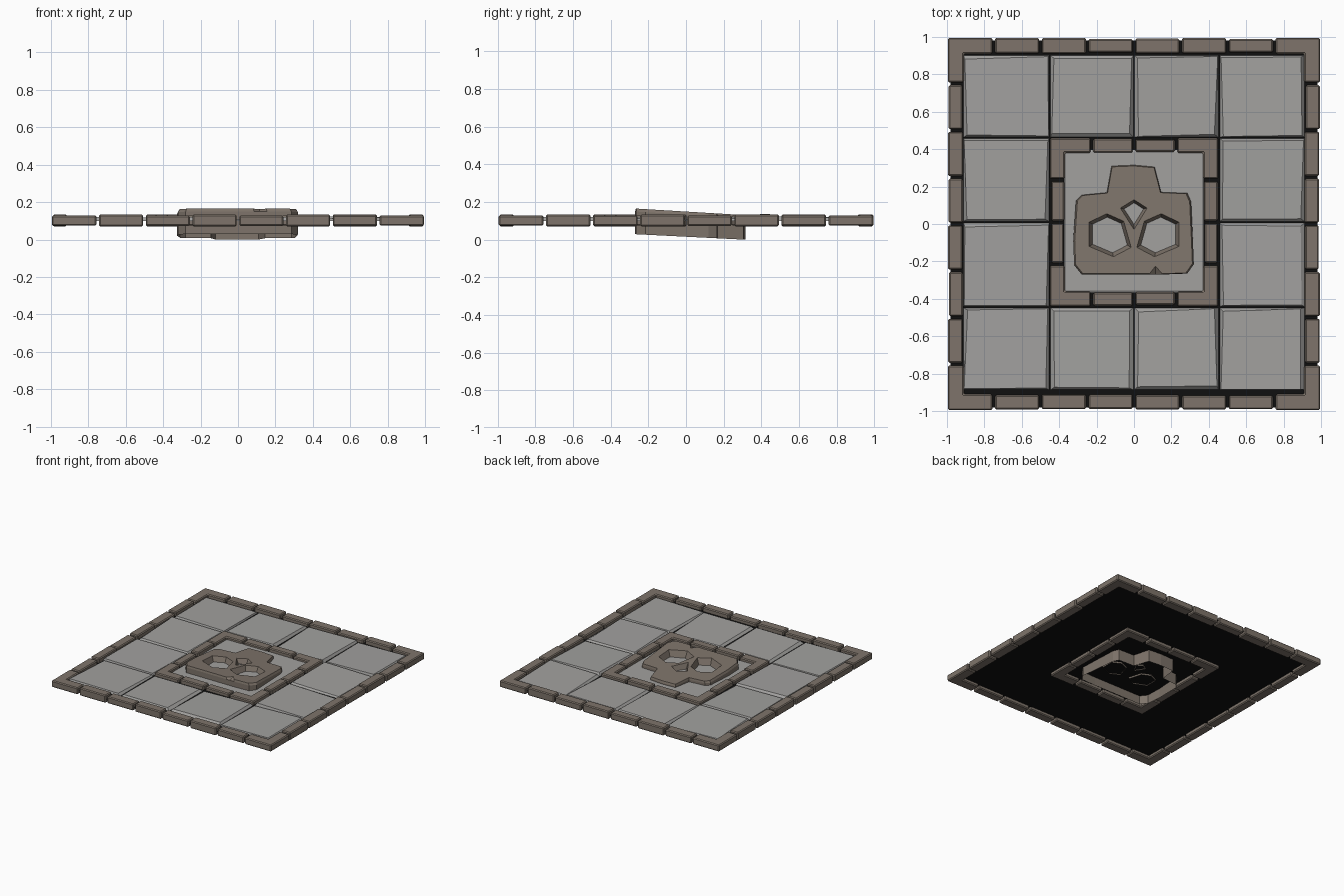
import bpy, bmesh, random
from math import pi
from mathutils import Vector, Matrix
from mathutils.geometry import tessellate_polygon

if "Cube" in bpy.data.objects:
    bpy.data.objects.remove(bpy.data.objects["Cube"])

random.seed(4)


def material(name, rgb):
    m = bpy.data.materials.new(name)
    m.diffuse_color = (*rgb, 1)
    m.use_nodes = True
    m.node_tree.nodes["Principled BSDF"].inputs["Base Color"].default_value = m.diffuse_color
    return m


BRICK = material("brown_stone", (0.21, 0.175, 0.145))
SLAB = material("grey_stone", (0.36, 0.355, 0.345))
GROUT = material("dark_grout", (0.005, 0.005, 0.005))


def finish(bm, name, mat, bevel=0.0, normals=True):
    if normals:
        bmesh.ops.recalc_face_normals(bm, faces=bm.faces)
    me = bpy.data.meshes.new(name)
    bm.to_mesh(me)
    bm.free()
    me.materials.append(mat)
    ob = bpy.data.objects.new(name, me)
    bpy.context.collection.objects.link(ob)
    if bevel:
        b = ob.modifiers.new("worn_edges", "BEVEL")
        b.width, b.segments = bevel, 1
    return ob


def prism(bm, low, high, z0, z1, mat=Matrix()):
    """Solid between a lower and an upper outline; z1 may be a list."""
    n = len(low)
    zs = z1 if isinstance(z1, list) else [z1] * n
    a = [bm.verts.new(mat @ Vector((x, y, z0))) for x, y in low]
    b = [bm.verts.new(mat @ Vector((x, y, z))) for (x, y), z in zip(high, zs)]
    bm.faces.new(a[::-1])
    bm.faces.new(b)
    for i in range(n):
        j = (i + 1) % n
        bm.faces.new((a[i], a[j], b[j], b[i]))


def rect(x0, y0, x1, y1):
    return [(x0, y0), (x1, y0), (x1, y1), (x0, y1)]


def brick_frame(name, half, width, pitch, count, cy):
    """Square ring of bricks with L-shaped corner blocks."""
    bm = bmesh.new()
    inner, gap = half - width, 0.007
    for k in range(4):
        m = Matrix.Translation((0, cy, 0)) @ Matrix.Rotation(k * pi / 2, 4, "Z")
        arm = pitch * count / 2 + gap
        corner = [(arm, inner), (inner, inner), (inner, arm),
                  (half, arm), (half, half), (arm, half)]
        prism(bm, corner, corner, 0.074, 0.128, m)
        for i in range(count):
            x = (i - count / 2) * pitch
            r = [random.uniform(0, 0.008) for _ in range(3)]
            box = rect(x + gap, inner + r[0], x + pitch - gap, half - r[1])
            lift = 0.004 if i % 2 else -0.002
            prism(bm, box, box, 0.072 - lift / 2, 0.129 + lift + r[2] / 4, m)
    finish(bm, name, BRICK, 0.007)


brick_frame("outer_brick_border", 0.995, 0.085, 0.25, 6, 0)
brick_frame("inner_brick_border", 0.45, 0.08, 0.225, 2, 0.01)

# Dark bed showing through the joints
bm = bmesh.new()
bm.faces.new([bm.verts.new((x, y, 0.099)) for x, y in rect(-0.98, -0.98, 0.98, 0.98)])
finish(bm, "grout_bed", GROUT, normals=False)

# Twelve uneven paving slabs around the centre
bm = bmesh.new()
xs = [-0.915, -0.45, 0.0, 0.455, 0.915]
ys = [-0.89, -0.445, 0.01, 0.46, 0.905]
for i in range(4):
    for j in range(4):
        if i in (1, 2) and j in (1, 2):
            continue
        x0, x1, y0, y1 = xs[i] + .004, xs[i + 1] - .004, ys[j] + .004, ys[j + 1] - .004
        q = lambda: random.uniform(0.002, 0.022)
        top = [(x0 + q(), y0 + q()), (x1 - q(), y0 + q()),
               (x1 - q(), y1 - q()), (x0 + q(), y1 - q())]
        tx, ty = random.uniform(-.004, .004), random.uniform(-.004, .004)
        zs = [0.116 + tx * sx + ty * sy for sx, sy in rect(-1, -1, 1, 1)]
        prism(bm, rect(x0, y0, x1, y1), top, 0.0995, zs)
finish(bm, "paving_slabs", SLAB)

# Centre slab
bm = bmesh.new()
prism(bm, rect(-.375, -.365, .375, .395), rect(-.368, -.355, .368, .385), 0.0995, 0.106)
finish(bm, "centre_slab", SLAB)

# Skull relief: jaw toward +y, tilted top, hollow underneath
outline = [(-.12, .31), (0, .315), (.11, .305), (.145, .17), (.285, .165), (.305, .12),
           (.315, -.09), (.32, -.215), (.285, -.265), (.155, -.27), (.115, -.27),
           (.085, -.27), (-.28, -.27), (-.32, -.22), (-.325, -.09), (-.31, .125),
           (-.28, .155), (-.145, .168)]
eye = [(-.24, .01), (-.145, .055), (-.055, .015), (-.015, -.125), (-.11, -.175), (-.24, -.12)]
nose = [(-.073, .085), (0, .13), (.07, .085), (0, -.03)]
holes = [eye, [(-x, y) for x, y in eye[::-1]], nose]


def z_top(y):
    return 0.149 - 0.06 * y


def z_low(y):
    return 0.0155 - 0.05 * y


def shrink(pts, s):
    cx = sum(p[0] for p in pts) / len(pts)
    cy = sum(p[1] for p in pts) / len(pts)
    return [(cx + (x - cx) * s, cy + (y - cy) * s) for x, y in pts]


bm = bmesh.new()


def ring(pts, zf):
    return [bm.verts.new((x, y, zf(y))) for x, y in pts]


def bridge(a, b):
    for i in range(len(a)):
        j = (i + 1) % len(a)
        bm.faces.new((a[i], a[j], b[j], b[i]))


rim = [(x * .975, y * .985) for x, y in outline]
rim[10] = (.115, -.225)  # chip in the brow edge
loops = [ring(rim, z_top)] + [ring(h, z_top) for h in holes]
flat = [v for lp in loops for v in lp]
for tri in tessellate_polygon([[Vector((v.co.x, v.co.y, 0)) for v in lp] for lp in loops]):
    bm.faces.new([flat[i] for i in tri])
side = ring(outline, lambda y: z_top(y) - 0.016)
bridge(loops[0], side)
bridge(side, ring(outline, z_low))
for lp, h in zip(loops[1:], holes):
    bridge(lp, ring(shrink(h, 0.76 if len(h) > 4 else 0.6), lambda y: 0.088))
finish(bm, "skull_relief", BRICK)
